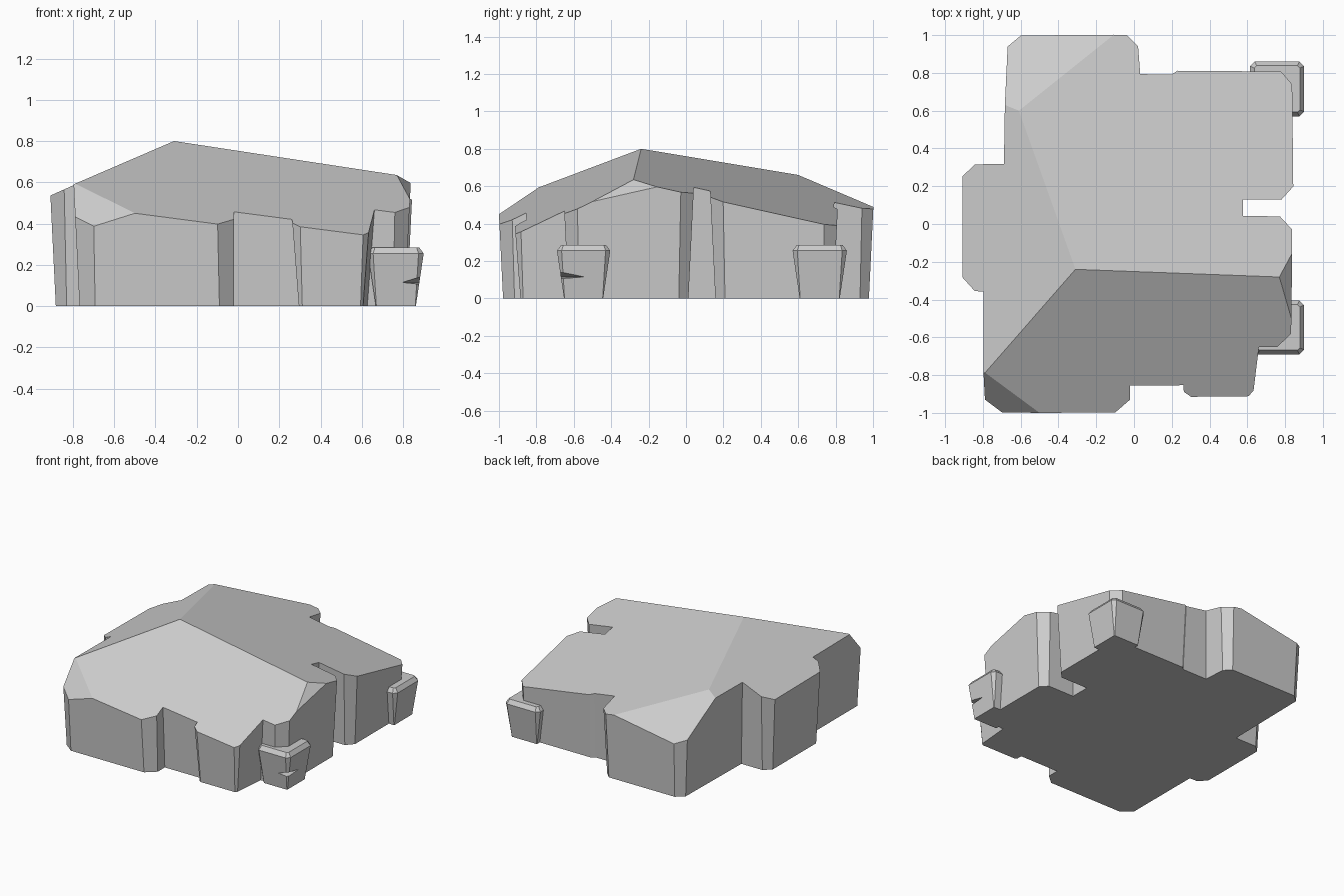
import bpy, bmesh
from mathutils import Vector

if "Cube" in bpy.data.objects:
    bpy.data.objects.remove(bpy.data.objects["Cube"])


def inset(pts, dist):
    """Move every edge of a counter-clockwise outline inward by its own distance."""
    n, out = len(pts), []
    for i in range(n):
        p0, p, p1 = (Vector(pts[k % n]) for k in (i - 1, i, i + 1))
        e0, e1 = (p - p0).normalized(), (p1 - p).normalized()
        n0, n1 = Vector((-e0.y, e0.x)), Vector((-e1.y, e1.x))
        d0, d1 = dist[i - 1], dist[i]
        det = n0.x * n1.y - n0.y * n1.x
        out.append(p + Vector((d0 * n1.y - d1 * n0.y, n0.x * d1 - n1.x * d0)) / det)
    return out


def loft(rings):
    """Closed solid through stacked (outline, height) rings."""
    bm = bmesh.new()
    loops = [[bm.verts.new((p[0], p[1], z)) for p in ring] for ring, z in rings]
    for a, b in zip(loops, loops[1:]):
        for i in range(len(a)):
            j = (i + 1) % len(a)
            bm.faces.new((a[i], a[j], b[j], b[i]))
    bm.faces.new(loops[0][::-1])
    bm.faces.new(loops[-1])
    return bm


def make(name, bm):
    bmesh.ops.recalc_face_normals(bm, faces=bm.faces)
    me = bpy.data.meshes.new(name)
    bm.to_mesh(me)
    bm.free()
    ob = bpy.data.objects.new(name, me)
    bpy.context.collection.objects.link(ob)
    return ob


# main rock: notched outline, walls leaning outward
outline = [(-.79, -.93), (-.70, -1), (-.10, -1), (-.02, -.93), (-.02, -.855),
           (.26, -.855), (.26, -.89), (.30, -.92), (.61, -.92), (.64, -.885),
           (.66, -.65), (.76, -.65), (.83, -.58), (.83, -.03), (.77, .035),
           (.57, .035), (.57, .135), (.78, .135), (.84, .20), (.84, .74),
           (.78, .81), (.23, .81), (.20, .79), (.03, .79), (.02, .94),
           (-.04, 1), (-.60, 1), (-.67, .94), (-.68, .31), (-.84, .31),
           (-.905, .25), (-.905, -.28), (-.84, -.35), (-.79, -.35)]
lean = [.022] * len(outline)
lean[2] = .01
lean[3] = 0
for k in (5, 6, 7, 8, 9):
    lean[k] = .035
foot = inset(outline, lean)
top = [f + (Vector(p) - f) / .45 for f, p in zip(foot, outline)]
bm = loft([(foot, 0), (top, 1)])

# sloping top facets: a point on each plane and its slope in x and y
facets = [((-.31, -.24, .80), -.134, .494),
          ((-.31, -.24, .80), .4415, -.009),
          ((-.31, -.24, .80), -.161, -.224),
          ((-.61, .60, .66), .179, -.649),
          ((-.79, -.79, .59), .333, 1.127),
          ((.77, -.28, .635), -1.019, .2375)]
for co, sx, sy in facets:
    bmesh.ops.bisect_plane(bm, geom=bm.verts[:] + bm.edges[:] + bm.faces[:], dist=1e-5,
                           plane_co=co, plane_no=(-sx, -sy, 1), clear_outer=True)
    bmesh.ops.holes_fill(bm, edges=[e for e in bm.edges if e.is_boundary], sides=0)
make("main_rock", bm)


# small side rocks: chamfered, tapered blocks
def side_rock(name, x0, x1, y0, y1):
    c = .025
    ring = [(x0, y0 + c), (x0 + c, y0), (x1 - c, y0), (x1, y0 + c),
            (x1, y1 - c), (x1 - c, y1), (x0 + c, y1), (x0, y1 - c)]
    return make(name, loft([(inset(ring, [.038] * 8), 0), (ring, .255),
                            (inset(ring, [.022] * 8), .285)]))


front_rock = side_rock("front_side_rock", .63, .90, -.69, -.405)
side_rock("back_side_rock", .615, .90, .57, .86)

# wedge-shaped crack in the corner of the front side rock
bm = bmesh.new()
v = [bm.verts.new(p) for p in ((.77, -.71, .115), (.92, -.48, .115),
                               (.94, -.73, .17), (.94, -.73, .095))]
for a, b, c in ((0, 1, 2), (0, 1, 3), (0, 2, 3), (1, 2, 3)):
    bm.faces.new((v[a], v[b], v[c]))
cutter = make("crack_cutter", bm)
cutter.hide_render = True
mod = front_rock.modifiers.new("crack", "BOOLEAN")
mod.operation = "DIFFERENCE"
mod.object = cutter
bpy.context.view_layer.objects.active = front_rock
bpy.ops.object.modifier_apply(modifier=mod.name)
bpy.data.objects.remove(cutter)
